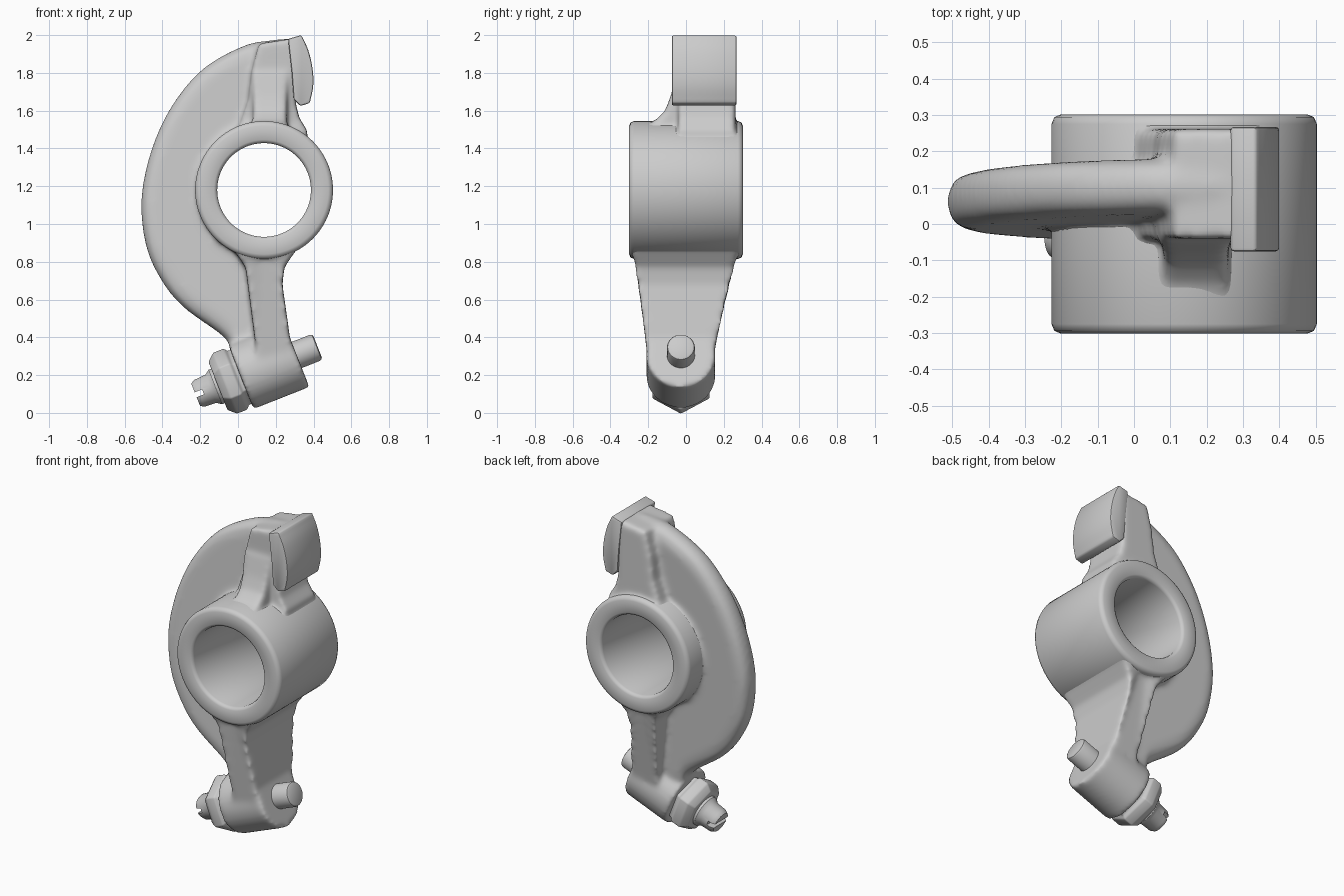
import bpy, bmesh, math
from mathutils import Vector

if "Cube" in bpy.data.objects:
    bpy.data.objects.remove(bpy.data.objects["Cube"])

HUB = Vector((0.138, 0, 1.18))                 # hub centre
ANG = math.radians(21.5)                       # tilt of the adjuster axis
AXIS = Vector((math.cos(ANG), 0, math.sin(ANG)))
TIP = Vector((0.015, -0.027, 0.19))            # origin on the adjuster axis


def finish(bm, name):
    bmesh.ops.remove_doubles(bm, verts=bm.verts, dist=1e-5)
    bmesh.ops.recalc_face_normals(bm, faces=bm.faces)
    mesh = bpy.data.meshes.new(name)
    bm.to_mesh(mesh)
    bm.free()
    ob = bpy.data.objects.new(name, mesh)
    bpy.context.collection.objects.link(ob)
    return ob


def skin(name, rings, closed=False):
    """Join equal rings of points; cap the ends unless closed on itself."""
    bm = bmesh.new()
    rv = [[bm.verts.new(p) for p in r] for r in rings]
    n = len(rv[0])
    for k in range(len(rv) if closed else len(rv) - 1):
        a, b = rv[k], rv[(k + 1) % len(rv)]
        for i in range(n):
            j = (i + 1) % n
            bm.faces.new((a[i], a[j], b[j], b[i]))
    if not closed:
        bm.faces.new(rv[0])
        bm.faces.new(rv[-1])
    return finish(bm, name)


def turned(name, profile, origin, axis, seg=64, closed=False):
    """Lathe (radius, distance) pairs around an axis."""
    q = axis.to_track_quat('Z', 'Y')
    rings = []
    for r, t in profile:
        angs = [math.pi / 2 + math.tau * i / seg for i in range(seg)]
        rings.append([origin + q @ Vector((r * math.cos(a), r * math.sin(a), t)) for a in angs])
    return skin(name, rings, closed)


def plate(name, pts, lo, hi):
    """Extrude an x-z outline between y = lo(z) and y = hi(z)."""
    return skin(name, [[(x, f(z), z) for x, z in pts] for f in (lo, hi)])


def curve(pts, steps=5):
    """Open Catmull-Rom curve through the points."""
    p = [Vector(v) for v in pts]
    p = [2 * p[0] - p[1]] + p + [2 * p[-1] - p[-2]]
    out = []
    for i in range(1, len(p) - 2):
        a, b, c, d = p[i - 1:i + 3]
        for s in range(steps):
            t = s / steps
            out.append(0.5 * (2 * b + (c - a) * t + (2 * a - 5 * b + 4 * c - d) * t * t
                              + (3 * b - a - 3 * c + d) * t ** 3))
    return [(v.x, v.y) for v in out] + [tuple(pts[-1])]


def select(ob):
    bpy.ops.object.select_all(action='DESELECT')
    ob.select_set(True)
    bpy.context.view_layer.objects.active = ob


def modify(ob, kind, **props):
    select(ob)
    m = ob.modifiers.new(kind.lower(), kind)
    for k, v in props.items():
        setattr(m, k, v)
    bpy.ops.object.modifier_apply(modifier=m.name)


def cut(ob, cutter):
    modify(ob, 'BOOLEAN', operation='DIFFERENCE', object=cutter, solver='EXACT')
    bpy.data.objects.remove(cutter)


def smooth(ob, angle=35):
    select(ob)
    bpy.ops.object.shade_smooth_by_angle(angle=math.radians(angle))


# Crescent web: rounded rim, leaning slightly in y
rim = curve([(0.30, 1.985), (0.18, 1.975), (0.03, 1.945), (-0.19, 1.82), (-0.355, 1.62),
             (-0.46, 1.39), (-0.513, 1.13), (-0.487, 0.88), (-0.40, 0.69),
             (-0.28, 0.55), (-0.07, 0.395), (-0.03, 0.30)])
rim += [(0.10, 0.25), (0.18, 0.5), (0.2, 1.0), (0.25, 1.6)]
rings = []
for s, h in [(0.90, -0.076), (0.96, -0.064), (0.99, -0.038), (1, 0),
             (0.99, 0.038), (0.96, 0.064), (0.90, 0.076)]:
    rings.append([(HUB.x + (x - HUB.x) * s, 0.008 + 0.049 * z + h, HUB.z + (z - HUB.z) * s)
                  for x, z in rim])
web = skin("body", rings)

# Upper arm and its front fillet to the hub
upper = plate("upper_arm", [(0.11, 1.955), (0.07, 1.8), (0.055, 1.66), (0.0, 1.5), (0.1, 1.2),
                            (0.3, 1.2), (0.37, 1.49), (0.325, 1.56), (0.305, 1.64), (0.31, 1.985)],
              lambda z: -0.04, lambda z: 0.262)
gusset_yz = [(-0.24, 1.45), (-0.21, 1.525), (-0.16, 1.55), (-0.11, 1.60), (-0.08, 1.68),
             (-0.05, 1.8), (0.2, 1.8), (0.2, 1.45)]
gusset = skin("gusset", [[(x, y, z) for y, z in gusset_yz] for x in (0.08, 0.26)])

# Lower arm, tapering towards the boss
lower = plate("lower_arm", [(-0.12, 0.92), (-0.01, 0.845), (0.04, 0.77), (0.075, 0.5), (0.10, 0.3),
                            (0.10, 0.2), (0.285, 0.3), (0.268, 0.45), (0.235, 0.68),
                            (0.245, 0.77), (0.32, 0.88), (0.13, 1.0)],
              lambda z: max(-0.285, -0.212 - 0.14 * (z - 0.35)),
              lambda z: min(0.28, 0.158 + 0.24 * (z - 0.35)))

# Boss and hub core
boss = turned("boss", [(0.183, 0), (0.183, 0.318)], TIP, AXIS)
core = turned("core", [(0.358, -0.29), (0.358, 0.29)], HUB, Vector((0, 1, 0)))

# Fuse the casting and blend its joins
select(web)
for ob in (upper, gusset, lower, boss, core):
    ob.select_set(True)
bpy.ops.object.join()
body = web
modify(body, 'REMESH', mode='VOXEL', voxel_size=0.0125)
modify(body, 'SMOOTH', factor=0.5, iterations=18)
cut(body, turned("bore_cutter", [(0.30, -0.5), (0.30, 0.5)], HUB, Vector((0, 1, 0))))
smooth(body, 60)

# Hub sleeve with softened rims
half = [(0.248, 0.28), (0.253, 0.293), (0.266, 0.301), (0.340, 0.301), (0.357, 0.294), (0.365, 0.275)]
hub = turned("hub_sleeve", [(r, -t) for r, t in half] + half[::-1], HUB,
             Vector((0, 1, 0)), 96, closed=True)
smooth(hub, 50)

# Curved contact pad
face = curve([(0.335, 2.0), (0.372, 1.92), (0.395, 1.82), (0.398, 1.73), (0.380, 1.64)], 4)
pad = plate("contact_pad", face + [(0.33, 1.625), (0.295, 1.66), (0.285, 1.8), (0.265, 1.98)],
            lambda z: -0.075, lambda z: 0.267)
modify(pad, 'BEVEL', width=0.009, segments=2, limit_method='ANGLE', angle_limit=math.radians(35))
smooth(pad, 40)

# Lock nut
nut = turned("lock_nut", [(0.155, 0.02), (0.155, -0.015), (0.175, -0.03), (0.175, -0.09),
                          (0.138, -0.13)], TIP, AXIS, 6)
modify(nut, 'BEVEL', width=0.007, segments=2)
smooth(nut, 30)

# Slotted adjuster screw
screw = turned("adjuster_screw", [(0.098, -0.10), (0.098, -0.145), (0.080, -0.17), (0.076, -0.235),
                                  (0.064, -0.257)], TIP, AXIS, 40)
slot = skin("slot_cutter", [[TIP + AXIS * t + Vector((0, y, 0)) + Vector((-AXIS.z, 0, AXIS.x)) * n
                             for y, n in ((-0.2, -0.014), (0.2, -0.014), (0.2, 0.014), (-0.2, 0.014))]
                            for t in (-0.4, -0.215)])
cut(screw, slot)
smooth(screw)

# Screw end pressing on the valve side
stub = turned("screw_stub", [(0.074, 0.25), (0.074, 0.422), (0.070, 0.432), (0.060, 0.437)],
              TIP, AXIS, 40)
smooth(stub)
